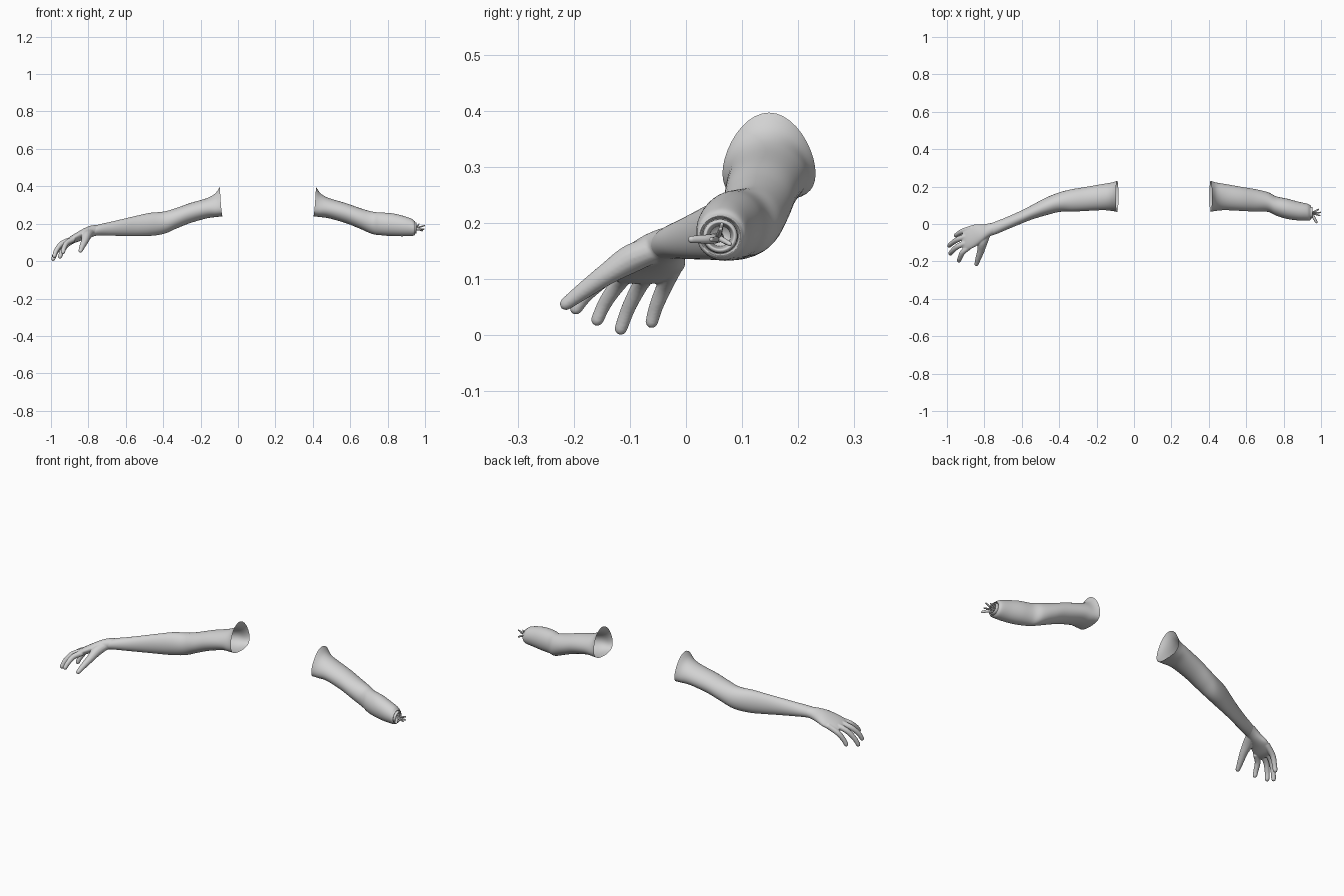
import bpy, bmesh, math
from mathutils import Vector as V

skin = bpy.data.materials.new("pale_grey")
skin.diffuse_color = (0.65, 0.65, 0.65, 1)


def catmull(a, b, c, d, t):
    return 0.5 * (2 * b + (c - a) * t + (2 * a - 5 * b + 4 * c - d) * t * t
                  + (3 * b - a - 3 * c + d) * t ** 3)


def refine(rows, steps):
    """Smoothly interpolate rows of numbers."""
    out = []
    for i in range(len(rows) - 1):
        q = [rows[max(0, min(len(rows) - 1, i + k))] for k in (-1, 0, 1, 2)]
        for s in range(steps):
            out.append([catmull(*n, s / steps) for n in zip(*q)])
    return out + [list(rows[-1])]


def loft(bm, rings, cap_start=True, cap_end=True):
    """Skin a list of point rings."""
    loops = [[bm.verts.new(p) for p in r] for r in rings]
    n = len(loops[0])
    for a, b in zip(loops, loops[1:]):
        for i in range(n):
            bm.faces.new((a[i], a[(i + 1) % n], b[(i + 1) % n], b[i]))
    if cap_start:
        bm.faces.new(loops[0])
    if cap_end:
        bm.faces.new(loops[-1])


def ellipse(c, u, v, n, egg=0.0):
    pts = []
    for i in range(n):
        a = 2 * math.pi * i / n
        pts.append(c + u * math.cos(a) + v * math.sin(a) - V((0, 0, egg * math.cos(a) ** 2)))
    return pts


def tube(bm, pts, radii, n=14, rounded=True):
    """Tapering tube along a curve, with a rounded tip."""
    rows = refine([(*p, r) for p, r in zip(pts, radii)], 5)
    cen = [V(r[:3]) for r in rows]
    rad = [r[3] for r in rows]
    if rounded:
        t, e, r = (cen[-1] - cen[-2]).normalized(), cen[-1], rad[-1]
        cen += [e + t * r * 0.5, e + t * r * 0.82, e + t * r * 0.97]
        rad += [r * 0.86, r * 0.56, r * 0.22]
    rings = []
    for i, (c, r) in enumerate(zip(cen, rad)):
        t = (cen[min(i + 1, len(cen) - 1)] - cen[max(i - 1, 0)]).normalized()
        u = t.cross(V((1, 0, -1))).normalized()
        rings.append(ellipse(c, u * r, t.cross(u) * r, n))
    loft(bm, rings)


def finish(bm, name):
    bmesh.ops.recalc_face_normals(bm, faces=bm.faces)
    for f in bm.faces:
        f.smooth = True
    me = bpy.data.meshes.new(name)
    bm.to_mesh(me)
    bm.free()
    ob = bpy.data.objects.new(name, me)
    bpy.context.collection.objects.link(ob)
    me.materials.append(skin)
    return ob


def arm(name, rows, cap_end, flip=False):
    """Rows: x, y low, y high, z low, z high, egg shape, lean of the section."""
    bm = bmesh.new()
    rings = []
    for x, y0, y1, z0, z1, egg, lean in refine(rows, 6):
        c = V((x, (y0 + y1) / 2, (z0 + z1) / 2))
        rings.append(ellipse(c, V((0, (y1 - y0) / 2, 0)), V((lean, 0, (z1 - z0) / 2)), 40, egg))
    if flip:
        for r in rings:
            for p in r:
                p.x = 0.32 - p.x
    loft(bm, rings, False, cap_end)
    return finish(bm, name)


# Upper arm shared by both sides, open at the shoulder
upper = [(-0.090, 0.065, 0.231, 0.240, 0.397, 0.030, -0.007),
         (-0.118, 0.070, 0.222, 0.236, 0.362, 0.018, -0.004),
         (-0.166, 0.074, 0.214, 0.229, 0.337, 0.005, 0),
         (-0.257, 0.070, 0.198, 0.203, 0.310, 0, 0),
         (-0.330, 0.066, 0.186, 0.174, 0.284, 0, 0),
         (-0.396, 0.065, 0.170, 0.146, 0.265, 0, 0)]

# Whole arm with a bent forearm
arm("whole_arm", upper + [
    (-0.470, 0.047, 0.141, 0.135, 0.258, 0, 0),
    (-0.540, 0.026, 0.104, 0.134, 0.243, 0, 0),
    (-0.600, 0.003, 0.073, 0.135, 0.229, 0, 0),
    (-0.680, -0.030, 0.037, 0.136, 0.210, 0, 0),
    (-0.740, -0.055, 0.013, 0.137, 0.197, 0, 0),
    (-0.785, -0.068, -0.006, 0.133, 0.184, 0, 0)], True)

# Severed arm, mirrored, cut below the elbow with a rolled rim
cut = [(0.620, 1.0), (0.626, 0.88), (0.617, 0.78), (0.632, 0.73),
       (0.634, 0.58), (0.615, 0.50), (0.590, 0.45)]
arm("severed_arm", upper + [
    (-0.440, 0.045, 0.148, 0.139, 0.260, 0, 0),
    (-0.500, 0.027, 0.135, 0.134, 0.256, 0, 0),
    (-0.560, 0.019, 0.119, 0.133, 0.243, 0, 0),
    (-0.605, 0.019, 0.109, 0.134, 0.228, 0, 0)] + [
    (-x, 0.061 - 0.041 * s, 0.061 + 0.041 * s, 0.177 - 0.040 * s, 0.177 + 0.040 * s, 0, 0)
    for x, s in cut], True, flip=True)

# Torn strands in the stump
bm = bmesh.new()
root = V((0.915, 0.058, 0.175))
for mid, end, r in [((0.955, 0.058, 0.178), (0.997, 0.062, 0.190), 0.0045),
                    ((0.955, 0.062, 0.172), (0.985, 0.078, 0.163), 0.005),
                    ((0.952, 0.046, 0.172), (0.975, 0.010, 0.171), 0.008),
                    ((0.955, 0.055, 0.172), (0.994, 0.045, 0.171), 0.0045),
                    ((0.950, 0.060, 0.182), (0.968, 0.064, 0.198), 0.004)]:
    tube(bm, [root, mid, end], [r * 1.2, r * 1.1, r * 0.8], 10)
finish(bm, "torn_strands")

# Hand: palm, thumb and four fingers fused into one skin
bm = bmesh.new()
palm = [(-0.735, -0.018, 0.168, 0.030, 0, 0.026, 0),
        (-0.775, -0.033, 0.162, 0.036, -0.003, 0.029, -0.005),
        (-0.810, -0.048, 0.150, 0.046, -0.008, 0.027, -0.008),
        (-0.850, -0.062, 0.132, 0.060, -0.008, 0.022, -0.009),
        (-0.890, -0.080, 0.113, 0.060, -0.005, 0.017, -0.008),
        (-0.915, -0.088, 0.101, 0.050, -0.002, 0.010, -0.005)]
loft(bm, [ellipse(V((x, y, z)), V((0, w, t)), V((l, 0, h)), 32)
          for x, y, z, w, t, h, l in refine(palm, 4)])
fingers = [
    [(-0.865, -0.022, 0.120), (-0.915, -0.038, 0.088), (-0.940, -0.053, 0.052), (-0.952, -0.061, 0.024)],
    [(-0.880, -0.060, 0.117), (-0.938, -0.080, 0.092), (-0.972, -0.102, 0.050), (-0.988, -0.116, 0.012)],
    [(-0.885, -0.095, 0.117), (-0.940, -0.118, 0.095), (-0.970, -0.143, 0.060), (-0.982, -0.158, 0.028)],
    [(-0.880, -0.122, 0.117), (-0.915, -0.150, 0.098), (-0.930, -0.180, 0.070), (-0.936, -0.196, 0.048)]]
for f in fingers:
    tube(bm, f, [0.0155, 0.0145, 0.0128, 0.0115])
tube(bm, [(-0.785, -0.045, 0.157), (-0.808, -0.095, 0.138), (-0.818, -0.140, 0.110),
          (-0.832, -0.182, 0.080), (-0.842, -0.214, 0.056)],
     [0.022, 0.026, 0.020, 0.0155, 0.0115])
hand = finish(bm, "hand")
fuse = hand.modifiers.new("fuse", 'REMESH')
fuse.mode = 'VOXEL'
fuse.voxel_size = 0.003
fuse.use_smooth_shade = True
soft = hand.modifiers.new("soften", 'SMOOTH')
soft.factor = 0.5
soft.iterations = 6
